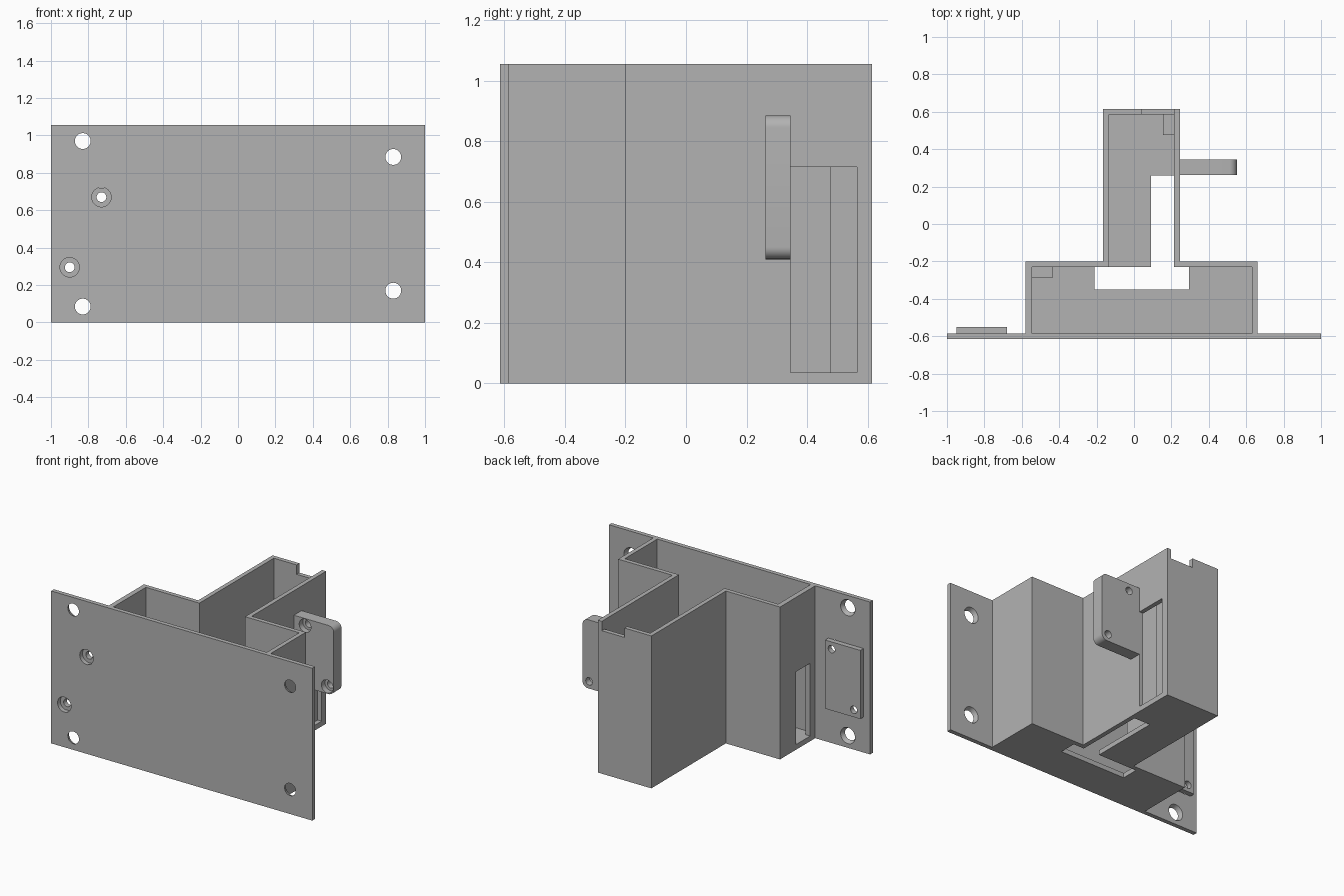
import bpy, bmesh, math
from mathutils import Matrix

cube = bpy.data.objects.get("Cube")
if cube:
    bpy.data.objects.remove(cube, do_unlink=True)

gray = bpy.data.materials.new("plain gray")
gray.use_nodes = True
gray.diffuse_color = (0.45, 0.45, 0.45, 1)
gray.node_tree.nodes["Principled BSDF"].inputs["Base Color"].default_value = (0.45, 0.45, 0.45, 1)


def finish(name, bm):
    bmesh.ops.recalc_face_normals(bm, faces=bm.faces)
    mesh = bpy.data.meshes.new(name)
    bm.to_mesh(mesh)
    bm.free()
    mesh.materials.append(gray)
    ob = bpy.data.objects.new(name, mesh)
    bpy.context.collection.objects.link(ob)
    return ob


def prism(name, outline, z0, z1):
    """Extrude a plan outline upward."""
    bm = bmesh.new()
    face = bm.faces.new([bm.verts.new((x, y, z0)) for x, y in outline])
    top = bmesh.ops.extrude_face_region(bm, geom=[face])["geom"]
    bmesh.ops.translate(bm, vec=(0, 0, z1 - z0),
                        verts=[v for v in top if isinstance(v, bmesh.types.BMVert)])
    return finish(name, bm)


def box(name, x0, x1, y0, y1, z0, z1):
    return prism(name, [(x0, y0), (x1, y0), (x1, y1), (x0, y1)], z0, z1)


def drill(x, z, y0, y1, r0, r1):
    """Round cutter along y, r0 at the front end and r1 at the back end."""
    bm = bmesh.new()
    bmesh.ops.create_cone(bm, cap_ends=True, segments=32, radius1=r0, radius2=r1, depth=y1 - y0)
    bmesh.ops.transform(bm, verts=bm.verts, matrix=Matrix.Translation((x, (y0 + y1) / 2, z))
                        @ Matrix.Rotation(-math.pi / 2, 4, "X"))
    return finish("drill", bm)


def cut(ob, cutters):
    for c in cutters:
        c.hide_render = True
        mod = ob.modifiers.new("cut", "BOOLEAN")
        mod.operation, mod.solver, mod.object = "DIFFERENCE", "EXACT", c
        bpy.context.view_layer.update()
        deps = bpy.context.evaluated_depsgraph_get()
        mesh = bpy.data.meshes.new_from_object(ob.evaluated_get(deps))
        ob.modifiers.clear()
        ob.data = mesh
        bpy.data.objects.remove(c, do_unlink=True)


def smooth(ob):
    bpy.ops.object.select_all(action="DESELECT")
    ob.select_set(True)
    bpy.context.view_layer.objects.active = ob
    bpy.ops.object.shade_smooth_by_angle(angle=math.radians(30))


H, FRONT, PLATE, PAD = 1.055, -0.615, -0.585, -0.55

# Front plate with four countersunk mounting holes
plate = box("front_plate", -1, 1, FRONT, PLATE, 0, H)
mounts = [(-0.83, 0.97), (-0.83, 0.085), (0.83, 0.885), (0.83, 0.17)]
cut(plate, [drill(x, z, FRONT - 0.01, PLATE + 0.01, 0.038, 0.06) for x, z in mounts])

# Thickening pad behind the plate, with stepped screw holes through both
pad = box("screw_pad", -0.95, -0.68, PLATE, PAD, 0.245, 0.72)
screws = [(-0.73, 0.67), (-0.90, 0.295)]
cut(plate, [drill(x, z, FRONT - 0.1, PLATE + 0.1, 0.052, 0.052) for x, z in screws])
cut(pad, [drill(x, z, PLATE - 0.1, PAD + 0.1, 0.026, 0.026) for x, z in screws])


def tee(x0, x1, n0, n1, front, step, back):
    """T-shaped plan: wide part in front, narrow part behind."""
    return [(x0, front), (x1, front), (x1, step), (n1, step),
            (n1, back), (n0, back), (n0, step), (x0, step)]


# Open T-shaped housing with floor slot, side windows and a notch in the back rim
housing = prism("housing", tee(-0.58, 0.66, -0.165, 0.245, PLATE, -0.20, 0.615), 0, H)
cut(housing, [
    prism("cavity", tee(-0.545, 0.63, -0.135, 0.215, PLATE - 0.1, -0.23, 0.585), 0.033, H + 0.1),
    prism("floor_slot", tee(-0.21, 0.295, 0.09, 0.214, -0.35, -0.231, 0.26), -0.1, 0.1),
    box("window", 0.19, 0.3, 0.345, 0.565, 0.036, 0.715),
    box("window", -0.65, -0.5, -0.53, -0.375, 0.036, 0.54),
    box("notch", 0.04, 0.214, 0.55, 0.7, H - 0.065, H + 0.1),
])

# Corner posts inside the housing
box("narrow_post", 0.155, 0.215, 0.475, 0.585, 0.033, 0.717)
box("wide_post", -0.545, -0.435, -0.29, -0.23, 0.033, 0.54)

# Side tab with rounded outer corners and stepped screw holes
Y0, Y1, X0, X1, Z0, Z1, R = 0.262, 0.346, 0.245, 0.55, 0.41, 0.885, 0.04
outline = [(X0, Z1), (X0, Z0)]
for cz, start in ((Z0 + R, -90), (Z1 - R, 0)):
    for i in range(9):
        a = math.radians(start + i * 90 / 8)
        outline.append((X1 - R + R * math.cos(a), cz + R * math.sin(a)))
tab = prism("side_tab", outline, -Y1, -Y0)
tab.data.transform(Matrix.Rotation(math.pi / 2, 4, "X"))
for x, z in [(0.33, 0.835), (0.50, 0.46)]:
    cut(tab, [drill(x, z, Y0 - 0.1, Y0 + 0.04, 0.045, 0.045),
              drill(x, z, Y0 - 0.1, Y1 + 0.1, 0.026, 0.026)])

for ob in (plate, pad, tab):
    smooth(ob)
